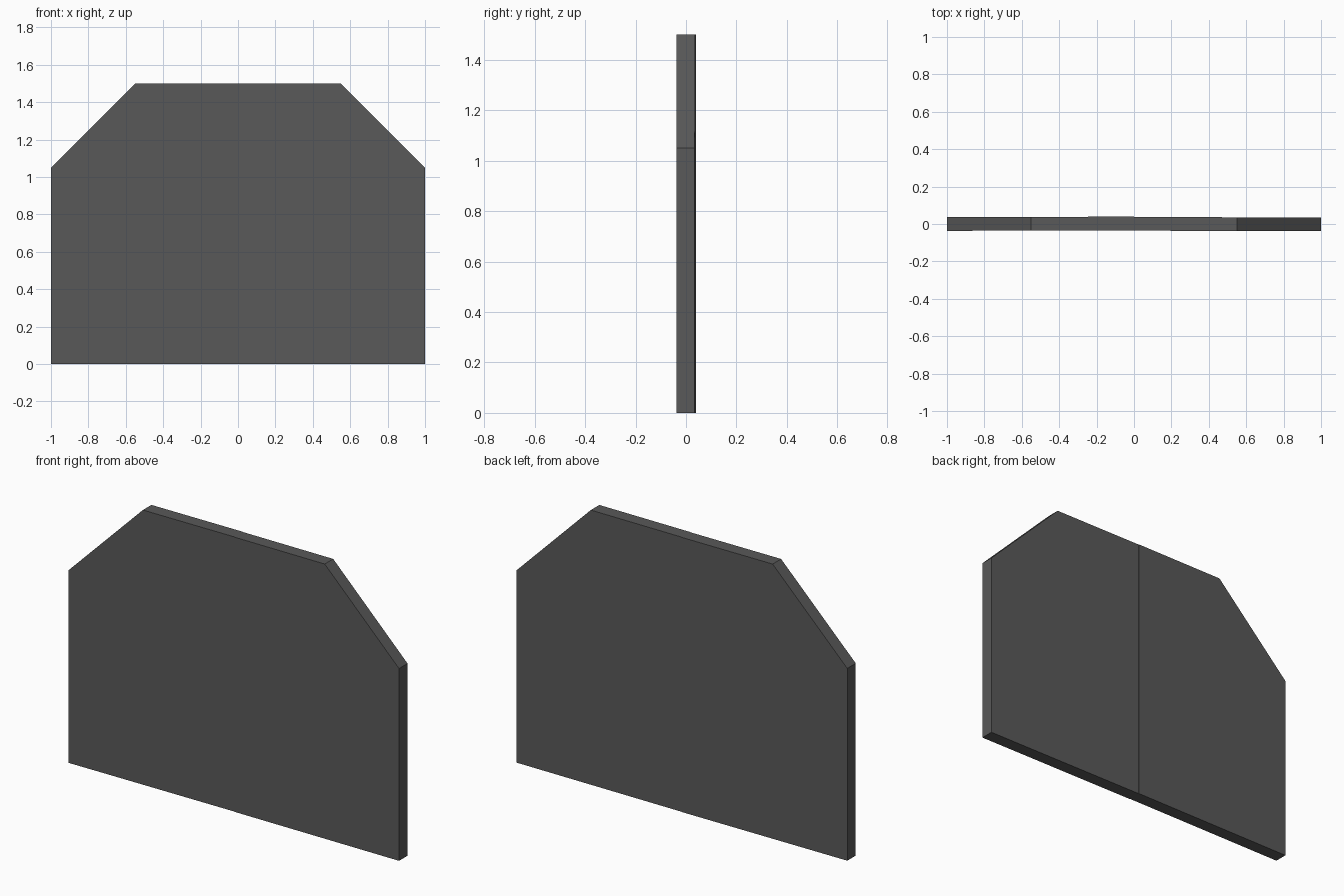
import bpy, bmesh

if "Cube" in bpy.data.objects:
    bpy.data.objects.remove(bpy.data.objects["Cube"])

THICK = 0.073

mat = bpy.data.materials.new("dark grey")
mat.diffuse_color = (0.1, 0.1, 0.1, 1)
mat.use_nodes = True
mat.node_tree.nodes["Principled BSDF"].inputs["Base Color"].default_value = mat.diffuse_color


def panel(name, side, y_seam, y_end):
    """Half of the double panel: chamfered outline, very slightly swung about z."""
    outline = [(0, 0), (1, 0), (1, 1.05), (0.55, 1.5), (0, 1.5)]
    bm = bmesh.new()
    verts = [bm.verts.new((side * x, y_seam + (y_end - y_seam) * x - THICK / 2, z))
             for x, z in outline]
    face = bm.faces.new(verts)
    ext = bmesh.ops.extrude_face_region(bm, geom=[face])
    moved = [g for g in ext["geom"] if isinstance(g, bmesh.types.BMVert)]
    bmesh.ops.translate(bm, verts=moved, vec=(0, THICK, 0))
    bmesh.ops.recalc_face_normals(bm, faces=bm.faces)
    mesh = bpy.data.meshes.new(name)
    bm.to_mesh(mesh)
    bm.free()
    mesh.materials.append(mat)
    bpy.context.collection.objects.link(bpy.data.objects.new(name, mesh))


# Two halves meeting at the centre with a tiny step between them
panel("left_panel", -1, 0.003, 0.0)
panel("right_panel", 1, 0.001, -0.002)
